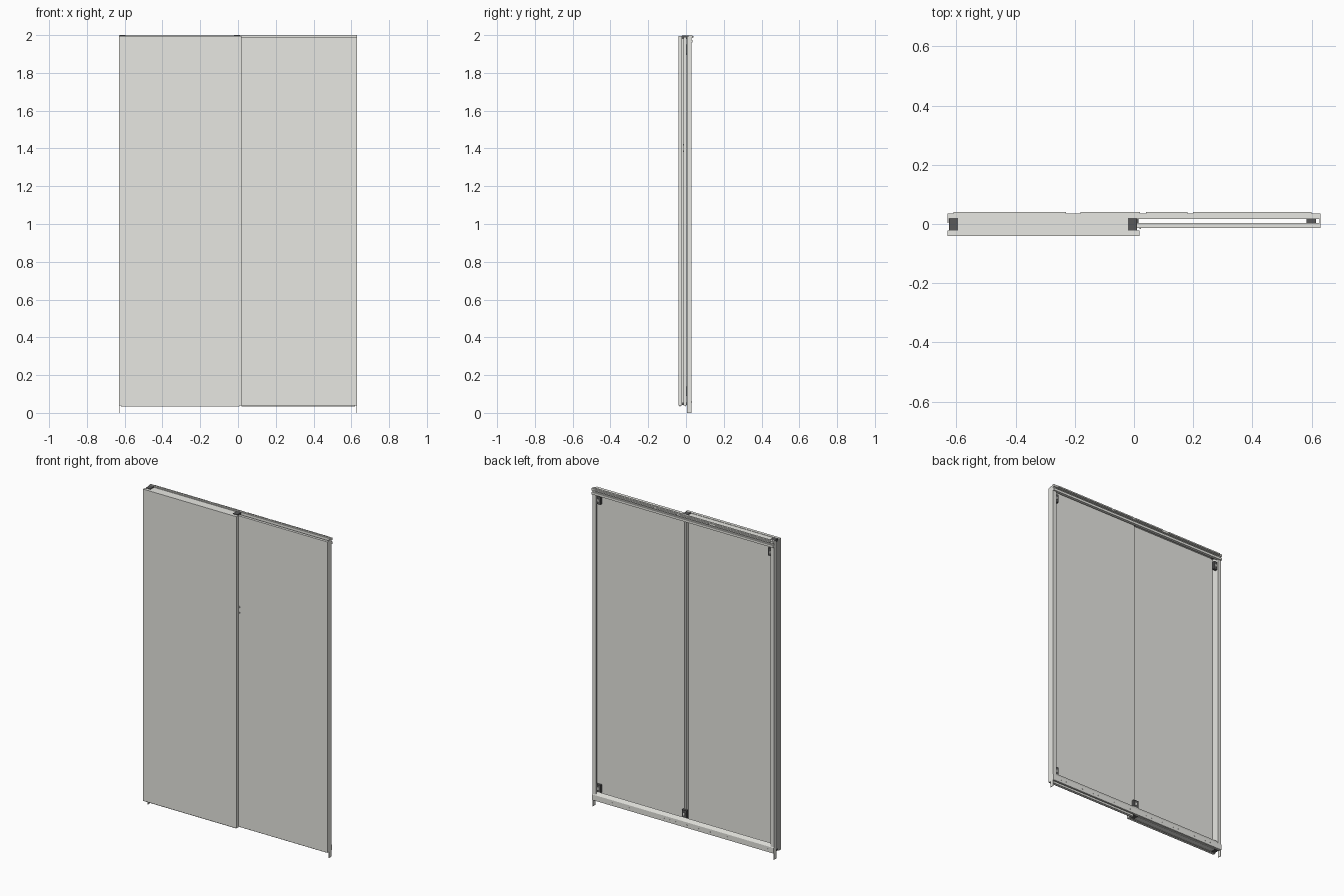
import bpy
import bmesh

cube = bpy.data.objects.get("Cube")
if cube:
    bpy.data.objects.remove(cube, do_unlink=True)


def make_material(name, rgb):
    mat = bpy.data.materials.new(name)
    mat.use_nodes = True
    color = (*rgb, 1)
    mat.diffuse_color = color
    mat.node_tree.nodes["Principled BSDF"].inputs["Base Color"].default_value = color
    return mat


PALE = make_material("pale grey metal", (0.80, 0.80, 0.76))
DARK = make_material("dark grey fittings", (0.10, 0.10, 0.10))


def finish(name, bm, mat):
    mesh = bpy.data.meshes.new(name)
    bmesh.ops.recalc_face_normals(bm, faces=bm.faces)
    bm.to_mesh(mesh)
    bm.free()
    mesh.materials.append(mat)
    obj = bpy.data.objects.new(name, mesh)
    bpy.context.collection.objects.link(obj)
    return obj


def box(name, x, y, z, mat=PALE):
    """Box from three (low, high) ranges."""
    bm = bmesh.new()
    bmesh.ops.create_cube(bm, size=1)
    for v in bm.verts:
        v.co = [r[0] if c < 0 else r[1] for c, r in zip(v.co, (x, y, z))]
    return finish(name, bm, mat)


def rail(name, profile, x, mat=PALE):
    """Extrude a (y, z) profile along x."""
    bm = bmesh.new()
    face = bm.faces.new([bm.verts.new((x[0], y, z)) for y, z in profile])
    ext = bmesh.ops.extrude_face_region(bm, geom=[face])
    for v in ext["geom"]:
        if isinstance(v, bmesh.types.BMVert):
            v.co.x = x[1]
    return finish(name, bm, mat)


# Front sliding door: a shallow tray with deep folded top and bottom flanges
LEFT, MID, END = -0.63, 0.018, 0.63
box("front_door_skin", (LEFT, MID), (-0.041, -0.022), (0.039, 1.995))
box("front_door_top_flange", (-0.595, -0.02), (-0.022, 0.02), (1.983, 1.993))
box("front_door_bottom_flange", (-0.595, -0.02), (-0.022, 0.012), (0.041, 0.048))

# Rear sliding door, set back behind the first
box("rear_door_skin", (MID - 0.01, END), (-0.014, 0.003), (0.039, 1.99))

# Slim guide strips tucked under both doors
box("front_door_guide", (LEFT + 0.01, MID - 0.01), (-0.034, -0.03), (0.034, 0.039))
box("rear_door_guide", (MID, END - 0.01), (-0.006, -0.002), (0.034, 0.039))

# End profiles and dark clips on the front door
box("outer_end_profile", (-0.625, -0.608), (-0.022, 0.018), (0.05, 1.985))
box("middle_profile", (-0.002, 0.008), (-0.022, 0.0), (0.05, 1.983))
for label, z in (("top", (1.98, 1.998)), ("bottom", (0.041, 0.055))):
    box("outer_clip_" + label, (-0.625, -0.595), (-0.022, 0.02), z, DARK)
    box("middle_clip_" + label, (-0.02, 0.01), (-0.022, 0.02), z, DARK)

# Rear top rail: channel profile with strips along the top
rail("top_rail", [(0.017, 1.96), (0.035, 1.96), (0.035, 1.975), (0.024, 1.975),
                  (0.024, 1.985), (0.035, 1.985), (0.035, 1.998), (0.017, 1.998)],
     (LEFT, END))
box("top_rail_strip", (LEFT, END), (0.024, 0.032), (1.998, 2.0))
for i, x in enumerate(((-0.61, -0.23), (-0.18, 0.02), (0.04, 0.18), (0.2, 0.6))):
    box(f"top_strip_{i + 1}", x, (0.035, 0.041), (1.988, 1.996))

# Rear bottom rail with a sloping ledge and a row of small fixings
rail("bottom_rail", [(0.018, 0.04), (0.03, 0.04), (0.03, 0.075), (0.018, 0.095)],
     (LEFT, END))
for i in range(30):
    x = -0.59 + i * 0.04
    box(f"rail_fixing_{i + 1}", (x, x + 0.004), (0.03, 0.031), (0.056, 0.06))

# Angle stiles at both ends, reaching the floor
for side, s in (("right", -1), ("left", 1)):
    outer, inner, lip = s * 0.63, s * 0.627, s * 0.605
    box(f"{side}_stile_web", sorted((outer, inner)), (0.004, 0.028), (0, 1.995))
    box(f"{side}_stile_lip", sorted((outer, lip)), (0.02, 0.028), (0.04, 1.99))

# Corner brackets tucked inside the back frame
brackets = {
    "left_top": (0.598, 1.925),
    "left_bottom": (0.598, 0.115),
    "right_top": (-0.6, 1.92),
    "middle_bottom": (0.0, 0.115),
}
for label, (x, z) in brackets.items():
    box("bracket_" + label, (x - 0.016, x + 0.016), (0.003, 0.019), (z - 0.025, z + 0.025), DARK)
    box("bracket_plate_" + label, (x - 0.005, x + 0.005), (0.019, 0.021),
        (z - 0.008, z + 0.008))

# Lock studs beside the door overlap
for i, z in enumerate((1.38, 1.415)):
    box(f"lock_stud_{i + 1}", (MID, MID + 0.005), (-0.017, -0.014), (z, z + 0.008))
